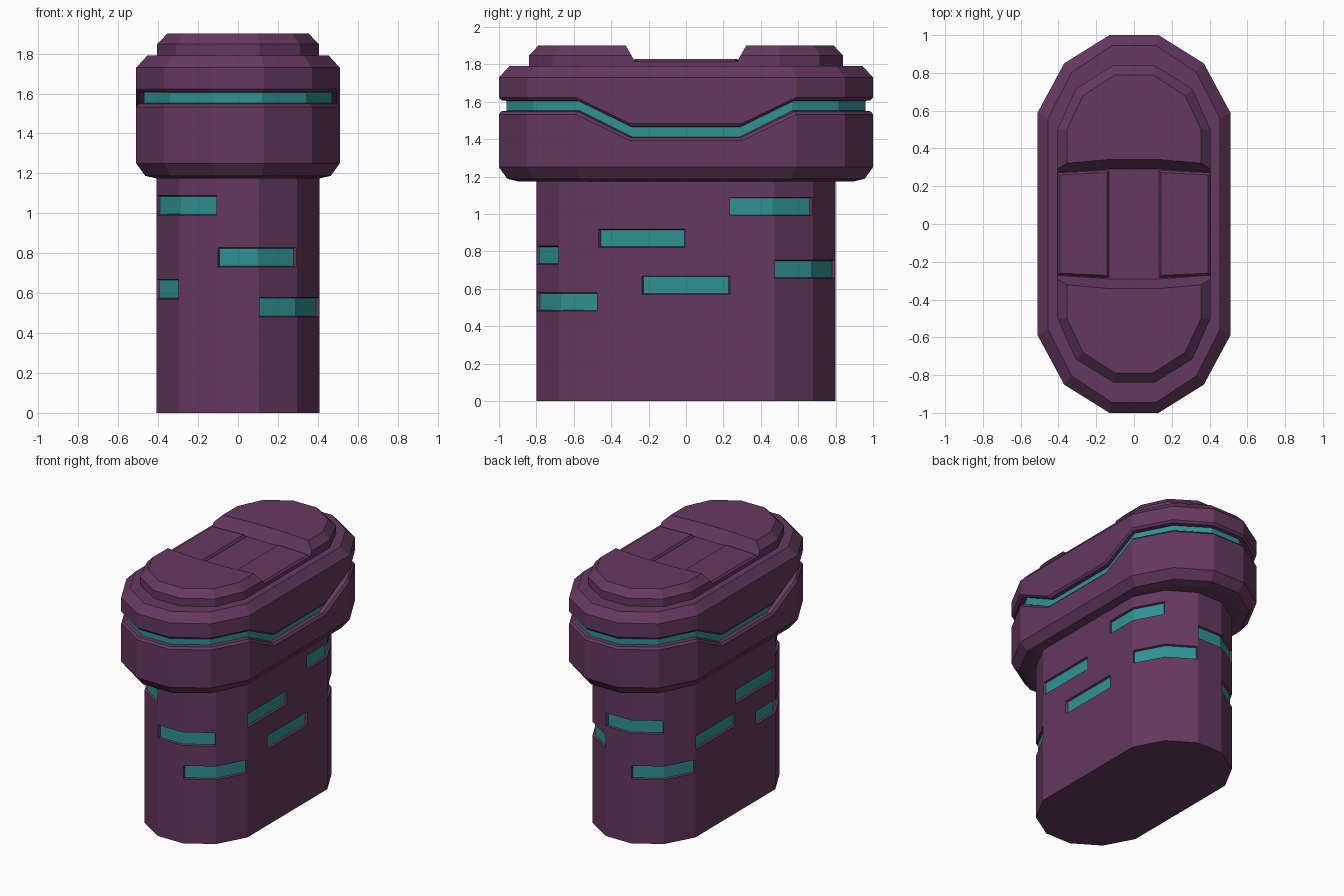
import bpy, bmesh
from mathutils import Vector

if "Cube" in bpy.data.objects:
    bpy.data.objects.remove(bpy.data.objects["Cube"])


def material(name, color):
    m = bpy.data.materials.new(name)
    m.diffuse_color = color
    m.use_nodes = True
    m.node_tree.nodes["Principled BSDF"].inputs["Base Color"].default_value = m.diffuse_color
    return m


PURPLE = material("purple_shell", (0.13, 0.04, 0.115, 1))
TEAL = material("teal_glow", (0.03, 0.29, 0.30, 1))


def loft(bm, rings, teal_segment=None):
    """Skin closed rings of equal length and cap both ends."""
    vs = [[bm.verts.new(p) for p in r] for r in rings]
    n = len(rings[0])
    for k in range(len(vs) - 1):
        for i in range(n):
            j = (i + 1) % n
            f = bm.faces.new((vs[k][i], vs[k][j], vs[k + 1][j], vs[k + 1][i]))
            f.material_index = int(k == teal_segment)
    bm.faces.new(vs[0][::-1])
    bm.faces.new(vs[-1])


def make(name, bm, *mats):
    bmesh.ops.recalc_face_normals(bm, faces=bm.faces)
    me = bpy.data.meshes.new(name)
    bm.to_mesh(me)
    bm.free()
    for m in mats:
        me.materials.append(m)
    ob = bpy.data.objects.new(name, me)
    bpy.context.collection.objects.link(ob)
    return ob


# Shared twelve-sided capsule outline, with extra side points for the band's dip
QUARTER = [(0.51, 0.3), (0.51, 0.59), (0.37, 0.85), (0.13, 1.0)]
HALF = QUARTER + [(-x, y) for x, y in reversed(QUARTER)]
OUTLINE = HALF + [(-x, -y) for x, y in HALF]

# Head: the rings around the groove drop along the middle of each long side
bm = bmesh.new()
rings = []
for inset, z, dip in [(0.10, 1.175, 0), (0.045, 1.188, 0), (0, 1.25, 0),
                      (0, 1.533, 0.14), (0.013, 1.549, 0.14), (0.04, 1.552, 0.14),
                      (0.04, 1.605, 0.14), (0.013, 1.608, 0.14), (0, 1.624, 0.14),
                      (0, 1.73, 0), (0.055, 1.79, 0)]:
    rings.append([(x * (1 - inset / 0.51), y * (1 - inset),
                   z - (dip if abs(y) < 0.4 else 0)) for x, y in OUTLINE])
loft(bm, rings, teal_segment=5)
make("head", bm, PURPLE, TEAL)

# Trunk body
bm = bmesh.new()
trunk_outline = [(x * 0.8, y * 0.8) for x, y in OUTLINE if abs(y) > 0.4]
loft(bm, [[(x, y, z) for x, y in trunk_outline] for z in (0, 1.185)])
trunk = make("trunk", bm, PURPLE)

# Recessed strips: (centre height, path around the trunk)
A, B, C = (0.408, 0.472), (0.296, 0.68), (0.104, 0.8)


def at(p, sx, sy):
    return (p[0] * sx, p[1] * sy)


STRIPS = [
    (1.04, [(0.408, 0.23), A, B]),
    (0.87, [at(A, 1, -1), (0.408, 0)]),
    (0.62, [(0.408, -0.24), (0.408, 0.24)]),
    (0.705, [A, B, C]),
    (0.53, [at(C, 1, -1), at(B, 1, -1), at(A, 1, -1)]),
    (0.78, [at(C, -1, -1), at(C, 1, -1), at(B, 1, -1)]),
    (1.04, [at(C, -1, -1), at(B, -1, -1), at(A, -1, -1)]),
    (0.62, [at(B, -1, -1), at(A, -1, -1), (-0.408, -0.24)]),
    (0.87, [at(A, -1, -1), (-0.408, 0)]),
    (0.705, [(-0.408, 0), at(A, -1, 1)]),
    (0.53, [at(A, -1, 1), at(B, -1, 1), at(C, -1, 1)]),
    (0.87, [at(B, -1, 1), at(C, -1, 1), C]),
]


def offset_path(path, offset, trim):
    """Path moved outwards from the trunk, with both ends shortened."""
    p = [Vector(q) for q in path]
    q = p[:]
    q[0] = p[0] + (p[1] - p[0]).normalized() * trim
    q[-1] = p[-1] + (p[-2] - p[-1]).normalized() * trim
    return [(v.x * (1 + offset / 0.408), v.y * (1 + offset / 0.8)) for v in q]


def strip(bm, path, z, inner, outer):
    (d0, t0, h0), (d1, t1, h1) = inner, outer
    ins, outs = offset_path(path, d0, t0), offset_path(path, d1, t1)
    loft(bm, [[(*i, z - h0), (*o, z - h1), (*o, z + h1), (*i, z + h0)]
              for i, o in zip(ins, outs)])


cut, glow = bmesh.new(), bmesh.new()
for z, path in STRIPS:
    strip(cut, path, z, (-0.016, 0.009, 0.044), (0.014, 0.001, 0.054))
    strip(glow, path, z, (-0.02, 0.008, 0.046), (-0.014, 0.008, 0.046))
cutter = make("strip_cutter", cut)
cutter.hide_render = True
make("trunk_strips", glow, TEAL)

mod = trunk.modifiers.new("recesses", 'BOOLEAN')
mod.operation, mod.solver, mod.object = 'DIFFERENCE', 'EXACT', cutter
bpy.context.view_layer.update()
deps = bpy.context.evaluated_depsgraph_get()
cut_mesh = bpy.data.meshes.new_from_object(trunk.evaluated_get(deps))
trunk.modifiers.clear()
trunk.data = cut_mesh
bpy.data.objects.remove(cutter)

# Top plate between the raised ends
bm = bmesh.new()
loft(bm, [[(sx * 0.405, sy * 0.3, z) for sx, sy in ((1, 1), (-1, 1), (-1, -1), (1, -1))]
          for z in (1.78, 1.812)])
make("top_plate", bm, PURPLE)


# Raised ends, with a slightly bent sloping inner face
def end_ring(inset, inner_y, z, s):
    side = [(0.13, inner_y + 0.02), (0.405 - inset, inner_y), (0.405 - inset, 0.5),
            (0.31 - inset * 0.8, 0.715 - inset * 0.7), (0.108 - inset * 0.2, 0.84 - inset)]
    pts = side + [(-x, y) for x, y in reversed(side)]
    return [(s * x, s * y, z) for x, y in pts]


for s, name in ((1, "back_raised_end"), (-1, "front_raised_end")):
    bm = bmesh.new()
    loft(bm, [end_ring(0, 0.253, 1.78, s), end_ring(0, 0.292, 1.848, s),
              end_ring(0.05, 0.322, 1.9, s)])
    make(name, bm, PURPLE)

# Two bevelled panels on the top plate
for s, name in ((1, "right_panel"), (-1, "left_panel")):
    bm = bmesh.new()
    loft(bm, [[(s * x0, y0, z), (s * x1, y1, z), (s * x1, -y1, z), (s * x0, -y0, z)]
              for x0, y0, x1, y1, z in ((0.132, 0.284, 0.405, 0.272, 1.80),
                                        (0.132, 0.284, 0.405, 0.272, 1.815),
                                        (0.142, 0.272, 0.393, 0.260, 1.83))])
    make(name, bm, PURPLE)
